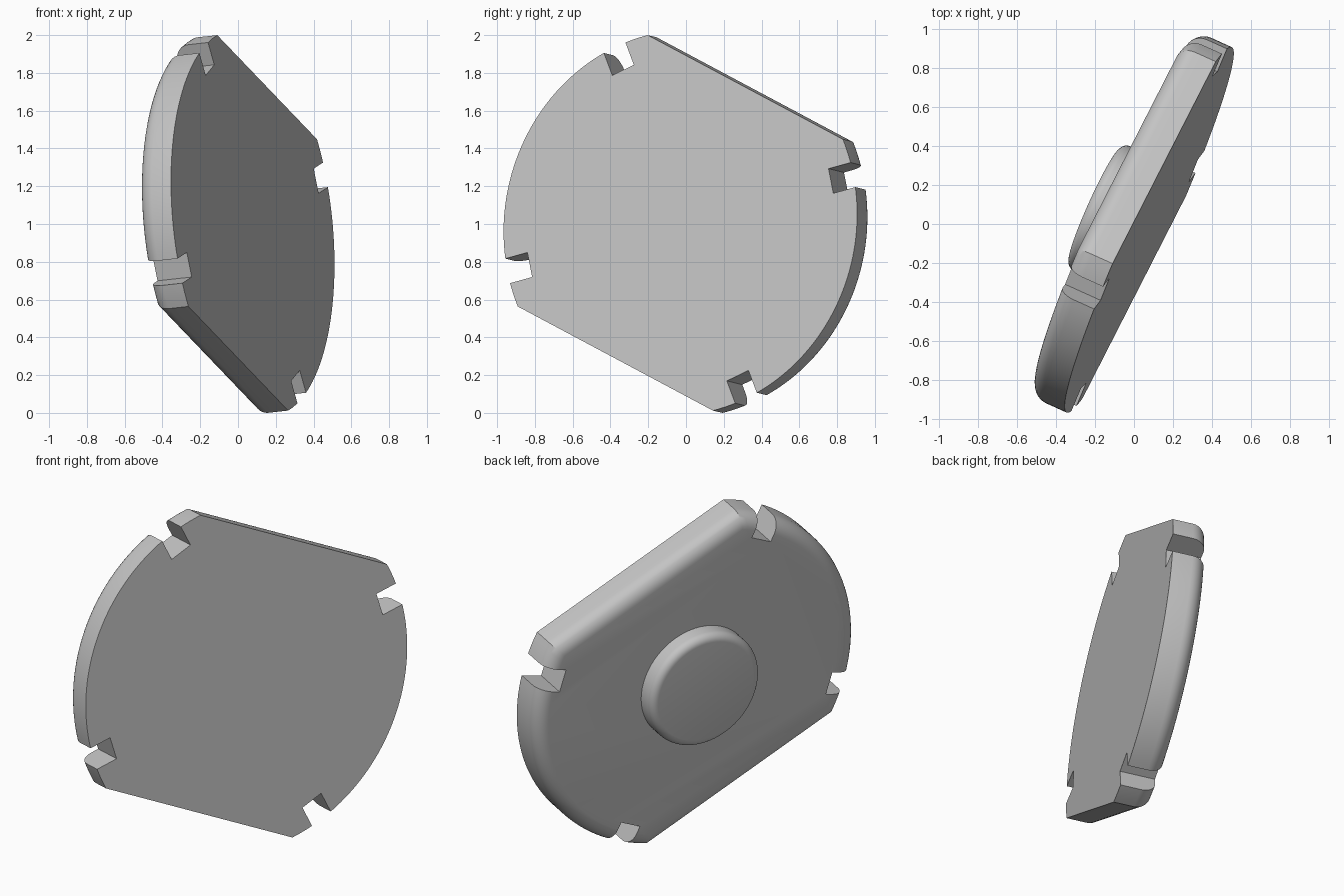
import bpy, bmesh
from math import sin, cos, pi, acos, radians
from mathutils import Matrix, Vector

if "Cube" in bpy.data.objects:
    bpy.data.objects.remove(bpy.data.objects["Cube"])

RADIUS, HALF_HEIGHT, THICK, FILLET = 1.026, 0.80, 0.20, 0.085
KNOB_RADIUS, KNOB_TOP, KNOB_FILLET = 0.35, 0.31, 0.045

# Tilted frame: flat face normal, long direction, and up direction
normal = Vector((0.907, -0.41, 0.10)).normalized()
along = Vector((0.412, 0.806, -0.43))
along = (along - normal * along.dot(normal)).normalized()
up = normal.cross(along)
frame = Matrix((along, up, normal)).transposed().to_4x4()
frame.translation = (0.078, -0.03, 1.006)

grey = bpy.data.materials.new("Plain grey")
grey.use_nodes = True
grey.diffuse_color = (0.55, 0.55, 0.55, 1)
grey.node_tree.nodes["Principled BSDF"].inputs["Base Color"].default_value = (0.55, 0.55, 0.55, 1)


def truncated_disc(inset):
    """Circle with its upper and lower sides cut straight."""
    r, h = RADIUS - inset, HALF_HEIGHT - inset
    half = pi / 2 - acos(h / r)
    steps = 48
    right = [(r * cos(t), r * sin(t)) for t in (half * (2 * i / steps - 1) for i in range(steps + 1))]
    return right + [(-x, -y) for x, y in right]


def knob_circle(inset):
    r = KNOB_RADIUS - inset
    return [(r * cos(2 * pi * i / 64), r * sin(2 * pi * i / 64)) for i in range(64)]


def make_object(name, bm):
    bmesh.ops.recalc_face_normals(bm, faces=bm.faces)
    mesh = bpy.data.meshes.new(name)
    bm.to_mesh(mesh)
    bm.free()
    mesh.materials.append(grey)
    obj = bpy.data.objects.new(name, mesh)
    bpy.context.collection.objects.link(obj)
    obj.matrix_world = frame
    return obj


def rounded_slab(name, outline, start, end, fillet, segments=8):
    """Stack outlines from start to end depth, rounding the rim at the end."""
    levels = [(start, 0)]
    for i in range(segments + 1):
        a = pi / 2 * i / segments
        levels.append((end - fillet + fillet * sin(a), fillet * (1 - cos(a))))
    bm = bmesh.new()
    rings = [[bm.verts.new((x, y, -depth)) for x, y in outline(inset)] for depth, inset in levels]
    for lower, upper in zip(rings, rings[1:]):
        for i in range(len(lower)):
            j = (i + 1) % len(lower)
            bm.faces.new((lower[i], lower[j], upper[j], upper[i]))
    bm.faces.new(rings[0])
    bm.faces.new(rings[-1])
    return make_object(name, bm)


plate = rounded_slab("plate", truncated_disc, 0, THICK, FILLET)
knob = rounded_slab("round_knob", knob_circle, THICK - 0.03, KNOB_TOP, KNOB_FILLET)

# Four radial rim notches
bm = bmesh.new()
for angle in (40, 140, 220, 320):
    matrix = (Matrix.Rotation(radians(angle), 4, "Z")
              @ Matrix.Translation((1.043, 0, -0.1))
              @ Matrix.Diagonal((0.30, 0.135, 0.6, 1)))
    bmesh.ops.create_cube(bm, size=1, matrix=matrix)
cutter = make_object("notch_cutter", bm)
cutter.hide_render = True
cut = plate.modifiers.new("Notches", "BOOLEAN")
cut.operation, cut.solver, cut.object = "DIFFERENCE", "EXACT", cutter
bpy.ops.object.select_all(action="DESELECT")
bpy.context.view_layer.objects.active = plate
plate.select_set(True)
bpy.ops.object.modifier_apply(modifier=cut.name)
bpy.data.objects.remove(cutter)

knob.select_set(True)
bpy.ops.object.shade_smooth_by_angle(angle=radians(30))
